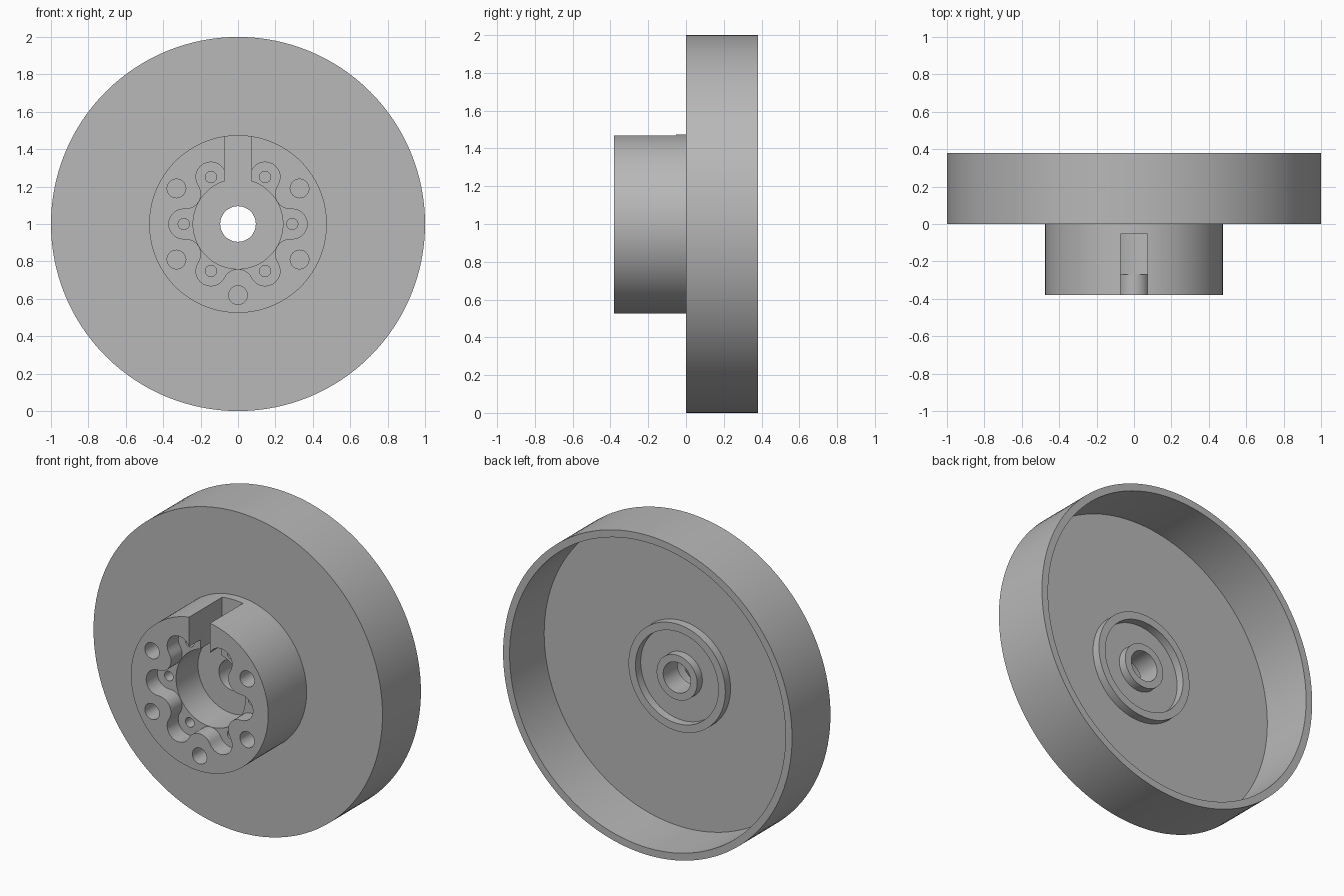
import bpy, bmesh
from math import sin, cos, pi, radians, atan2, hypot
from mathutils import Vector, Matrix

cube = bpy.data.objects.get("Cube")
if cube:
    bpy.data.objects.remove(cube, do_unlink=True)

grey = bpy.data.materials.new("plain_grey")
grey.use_nodes = True
grey.diffuse_color = (0.48, 0.48, 0.48, 1)
grey.node_tree.nodes["Principled BSDF"].inputs["Base Color"].default_value = (0.48, 0.48, 0.48, 1)

AXIS_Z = 1.0      # height of the wheel axis
FRONT = -0.38     # front face of the hub
POCKET = -0.27    # floor of the lobed recess


def make_object(name, bm):
    bmesh.ops.recalc_face_normals(bm, faces=bm.faces[:])
    mesh = bpy.data.meshes.new(name)
    bm.to_mesh(mesh)
    bm.free()
    mesh.materials.append(grey)
    obj = bpy.data.objects.new(name, mesh)
    bpy.context.collection.objects.link(obj)
    return obj


def lathe(name, profile, steps=128):
    """Revolve a closed (radius, y) profile around the wheel axis."""
    bm = bmesh.new()
    verts = [bm.verts.new((r, y, AXIS_Z)) for r, y in profile]
    edges = [bm.edges.new((verts[i - 1], verts[i])) for i in range(len(verts))]
    bmesh.ops.spin(bm, geom=verts + edges, cent=(0, 0, AXIS_Z), axis=(0, 1, 0),
                   angle=2 * pi, steps=steps, use_merge=True)
    bmesh.ops.remove_doubles(bm, verts=bm.verts[:], dist=1e-5)
    return make_object(name, bm)


def prism(name, outline, y0, y1):
    """Extrude an (x, z) outline, measured from the axis, along y."""
    bm = bmesh.new()
    face = bm.faces.new([bm.verts.new((x, y0, AXIS_Z + z)) for x, z in outline])
    out = bmesh.ops.extrude_face_region(bm, geom=[face])
    moved = [g for g in out["geom"] if isinstance(g, bmesh.types.BMVert)]
    bmesh.ops.translate(bm, verts=moved, vec=(0, y1 - y0, 0))
    obj = make_object(name, bm)
    obj.hide_render = True
    return obj


def polar(radius, degrees):
    return Vector((radius * cos(radians(degrees)), radius * sin(radians(degrees))))


def circle(center, radius, n=32):
    return [center + polar(radius, 360 * i / n) for i in range(n)]


def lobed_outline(lobe_d=0.29, lobe_r=0.08, tip=0.241, n=12):
    """Six outward lobes joined by tangent inward arcs."""
    ax, ay = lobe_d * cos(pi / 6), lobe_d * sin(pi / 6)
    fill_r = (ay**2 + (tip - ax)**2 - lobe_r**2) / (2 * (lobe_r - tip + ax))
    lobe, fill = Vector((lobe_d, 0)), polar(tip + fill_r, 30)
    to_fill = fill - lobe
    a = atan2(to_fill.y, to_fill.x)
    back = a + pi
    end = 7 * pi / 3 - a + pi / 3 - pi / 3 - 2 * pi + pi   # mirror of back about 30 degrees
    end = pi / 3 - back + 2 * pi
    unit = [lobe + lobe_r * Vector((cos(t), sin(t)))
            for t in (-a + 2 * a * i / n for i in range(n + 1))]
    unit += [fill + fill_r * Vector((cos(t), sin(t)))
             for t in (back + (end - back) * i / n for i in range(1, n))]
    return [Matrix.Rotation(k * pi / 3, 2) @ p for k in range(6) for p in unit]


# Wheel: rim, web, front hub with bore, rear boss and rear ring
wheel = lathe("flanged_wheel", [
    (0.095, -0.053), (0.24, -0.053), (0.24, FRONT), (0.475, FRONT),
    (0.475, 0), (1, 0), (1, 0.38), (0.955, 0.38), (0.955, 0.038),
    (0.335, 0.038), (0.335, 0.09), (0.287, 0.09), (0.287, 0.038),
    (0.14, 0.038), (0.14, 0.09), (0.095, 0.09)])

# Lobed recess and keyway slot
cutters = [
    prism("lobed_recess", lobed_outline(), FRONT - 0.1, POCKET),
    prism("keyway_slot", [(-0.072, 0.2), (0.072, 0.2), (0.072, 0.6), (-0.072, 0.6)],
          FRONT - 0.1, -0.054)]

# Screw holes in the lobes, and pin holes in the hub face
for k in range(6):
    cutters.append(prism("screw_hole", circle(polar(0.29, 60 * k), 0.03, 24), FRONT - 0.05, -0.15))
for angle in (30, 150, 210, 270, 330):
    cutters.append(prism("pin_hole", circle(polar(0.38, angle), 0.05), FRONT - 0.05, POCKET))

for cutter in cutters:
    mod = wheel.modifiers.new(cutter.name, 'BOOLEAN')
    mod.operation = 'DIFFERENCE'
    mod.solver = 'EXACT'
    mod.object = cutter

# Bake the cuts and drop the cutters
bpy.context.view_layer.update()
depsgraph = bpy.context.evaluated_depsgraph_get()
baked = bpy.data.meshes.new_from_object(wheel.evaluated_get(depsgraph))
wheel.modifiers.clear()
wheel.data = baked
for cutter in cutters:
    bpy.data.objects.remove(cutter, do_unlink=True)

for obj in bpy.context.selected_objects:
    obj.select_set(False)
wheel.select_set(True)
bpy.context.view_layer.objects.active = wheel
bpy.ops.object.shade_smooth_by_angle(angle=radians(30))
